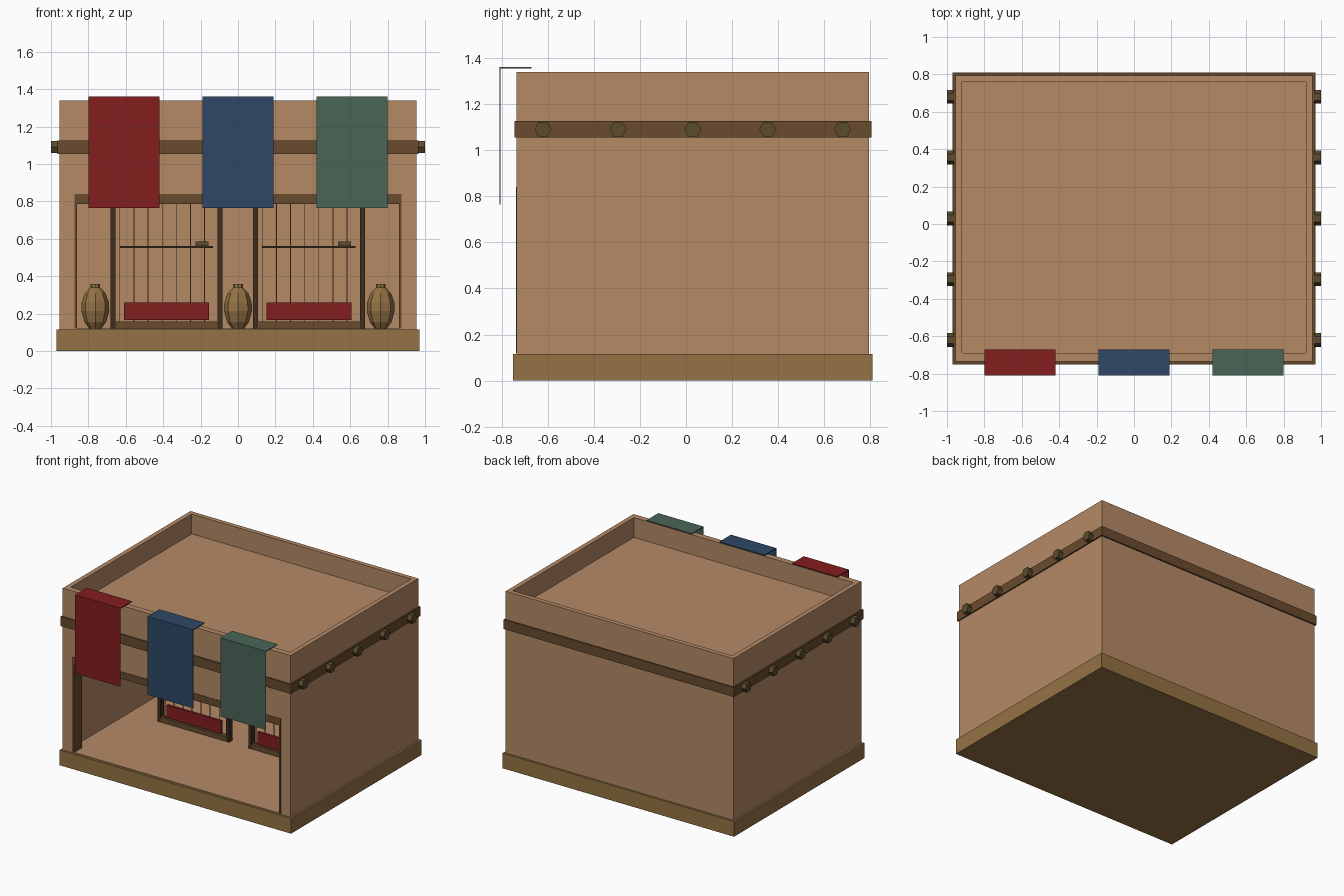
import bpy, bmesh
from math import pi, cos, sin
from mathutils import Matrix

if "Cube" in bpy.data.objects:
    bpy.data.objects.remove(bpy.data.objects["Cube"])


def material(name, rgb):
    m = bpy.data.materials.new(name)
    m.diffuse_color = [(c / 255) ** 2.2 for c in rgb] + [1]
    m.use_nodes = True
    m.node_tree.nodes["Principled BSDF"].inputs["Base Color"].default_value = m.diffuse_color
    return m


CLAY = material("clay", (180, 137, 102))
TAN = material("tan_wood", (147, 114, 70))
WOOD = material("brown_wood", (104, 76, 50))
DARK = material("dark_wood", (66, 49, 36))
OLIVE = material("olive_wood", (92, 77, 48))
THREAD = material("thread", (150, 112, 80))
RED = material("red_cloth", (130, 35, 36))
BLUE = material("blue_cloth", (50, 73, 102))
GREEN = material("green_cloth", (75, 101, 88))


def finish(name, bm, mat):
    bmesh.ops.recalc_face_normals(bm, faces=bm.faces)
    me = bpy.data.meshes.new(name)
    bm.to_mesh(me)
    bm.free()
    me.materials.append(mat)
    ob = bpy.data.objects.new(name, me)
    bpy.context.collection.objects.link(ob)
    return ob


def box(name, x, y, z, mat):
    """Box from (min, max) ranges on each axis."""
    bm = bmesh.new()
    mid = [(a + b) / 2 for a, b in (x, y, z)]
    size = [b - a for a, b in (x, y, z)]
    bmesh.ops.create_cube(bm, size=1, matrix=Matrix.Translation(mid) @ Matrix.Diagonal((*size, 1)))
    return finish(name, bm, mat)


def prism(name, outline, place, a, b, mat):
    """Closed 2D outline extruded from a to b; place maps (u, v, w) to xyz."""
    bm = bmesh.new()
    f = bm.faces.new([bm.verts.new(place(u, v, a)) for u, v in outline])
    ext = bmesh.ops.extrude_face_region(bm, geom=[f])["geom"]
    for v, (p, q) in zip([e for e in ext if isinstance(e, bmesh.types.BMVert)], outline):
        v.co += place_delta(place, b - a)
    return finish(name, bm, mat)


def place_delta(place, d):
    return Matrix.Identity(3) @ (vec(place(0, 0, d)) - vec(place(0, 0, 0)))


def vec(t):
    return Matrix.Translation(t).to_translation()


def ring(name, outer, inner, z, mat):
    """Rectangular tube: outer and inner are (x0, x1, y0, y1)."""
    bm = bmesh.new()
    loops = []
    for (x0, x1, y0, y1), h in ((outer, z[0]), (outer, z[1]), (inner, z[1]), (inner, z[0])):
        loops.append([bm.verts.new((x, y, h)) for x, y in ((x0, y0), (x1, y0), (x1, y1), (x0, y1))])
    for k in range(4):
        a, b = loops[k], loops[(k + 1) % 4]
        for i in range(4):
            j = (i + 1) % 4
            bm.faces.new((a[i], a[j], b[j], b[i]))
    return finish(name, bm, mat)


# Base and floor
box("base", (-.97, .97), (-.75, .81), (0, .115), TAN)
box("floor", (-.95, .95), (-.733, .79), (.11, .12), CLAY)

# Walls: sides and back, front with a wide opening, parapet above
for s, side in ((-1, "left"), (1, "right")):
    x = sorted((s * .955, s * .92))
    box(side + "_wall", x, (-.735, .795), (.115, 1.1), CLAY)
    box("front_pier_" + side, sorted((s * .92, s * .875)), (-.735, -.69), (.115, 1.1), CLAY)
box("back_wall", (-.92, .92), (.76, .795), (.115, 1.1), CLAY)
box("front_wall_top", (-.875, .875), (-.735, -.69), (.84, 1.1), CLAY)
ring("parapet", (-.955, .955, -.735, .795), (-.92, .92, -.69, .76), (1.1, 1.34), CLAY)
box("roof", (-.92, .92), (-.69, .76), (1.14, 1.19), CLAY)

# Band around the walls
ring("wall_band", (-.965, .965, -.745, .805), (-.95, .95, -.73, .79), (1.055, 1.127), WOOD)

# Hexagonal beam ends on both sides
hexagon = [(.037 * cos(i * pi / 3), .037 * sin(i * pi / 3)) for i in range(6)]
for s, side in ((-1, "left"), (1, "right")):
    for i in range(5):
        yc = -.62 + .325 * i
        prism(f"beam_end_{side}_{i + 1}", hexagon,
              lambda u, v, w, yc=yc: (w, yc + u, 1.09 + v), s * .94, s * 1.0, OLIVE)

# Doorway frame
box("door_lintel", (-.875, .875), (-.738, -.64), (.787, .84), WOOD)
for s, side in ((-1, "left"), (1, "right")):
    box("door_post_" + side, sorted((s * .875, s * .86)), (-.738, -.64), (.12, .787), WOOD)

# Cloth banners folded over the parapet
fold = [(-.67, 1.36), (-.81, 1.36), (-.81, .765), (-.805, .765), (-.805, 1.354), (-.67, 1.354)]
for name, xc, mat in (("red", -.61, RED), ("blue", 0, BLUE), ("green", .61, GREEN)):
    prism(name + "_banner", fold, lambda u, v, w: (w, u, v), xc - .19, xc + .19, mat)

# Two looms inside
for n, c in (("left", -.382), ("right", .38)):
    for s, side in ((-1, "a"), (1, "b")):
        box(f"{n}_loom_post_{side}", sorted((c + s * .3, c + s * .273)), (.01, .05), (.12, .86), DARK)
    box(n + "_loom_bottom_rail", (c - .273, c + .273), (.01, .05), (.12, .157), WOOD)
    box(n + "_loom_top_rail", (c - .3, c + .3), (.01, .05), (.83, .865), WOOD)
    box(n + "_loom_cloth", (c - .228, c + .228), (.015, .035), (.165, .26), RED)
    box(n + "_loom_heddle_bar", (c - .248, c + .248), (0, .014), (.55, .563), DARK)
    box(n + "_loom_shuttle", (c + .155, c + .225), (-.01, .02), (.563, .585), OLIVE)
    for i in range(7):
        x = c - .25 + .0755 * i
        box(f"{n}_loom_thread_{i + 1}", (x - .002, x + .002), (.028, .032), (.157, .83), THREAD)

# Faceted jars along the back
profile = [(.032, .12), (.058, .155), (.075, .215), (.073, .26), (.055, .31), (.026, .34), (.026, .36)]
for i, xc in enumerate((-.763, 0, .763)):
    bm = bmesh.new()
    rings = [[bm.verts.new((xc + r * cos(k * pi / 4), .6 + r * sin(k * pi / 4), z)) for k in range(8)]
             for r, z in profile]
    for a, b in zip(rings, rings[1:]):
        for k in range(8):
            j = (k + 1) % 8
            bm.faces.new((a[k], a[j], b[j], b[k]))
    bm.faces.new(rings[0])
    bm.faces.new(rings[-1])
    finish(f"jar_{i + 1}", bm, TAN)
